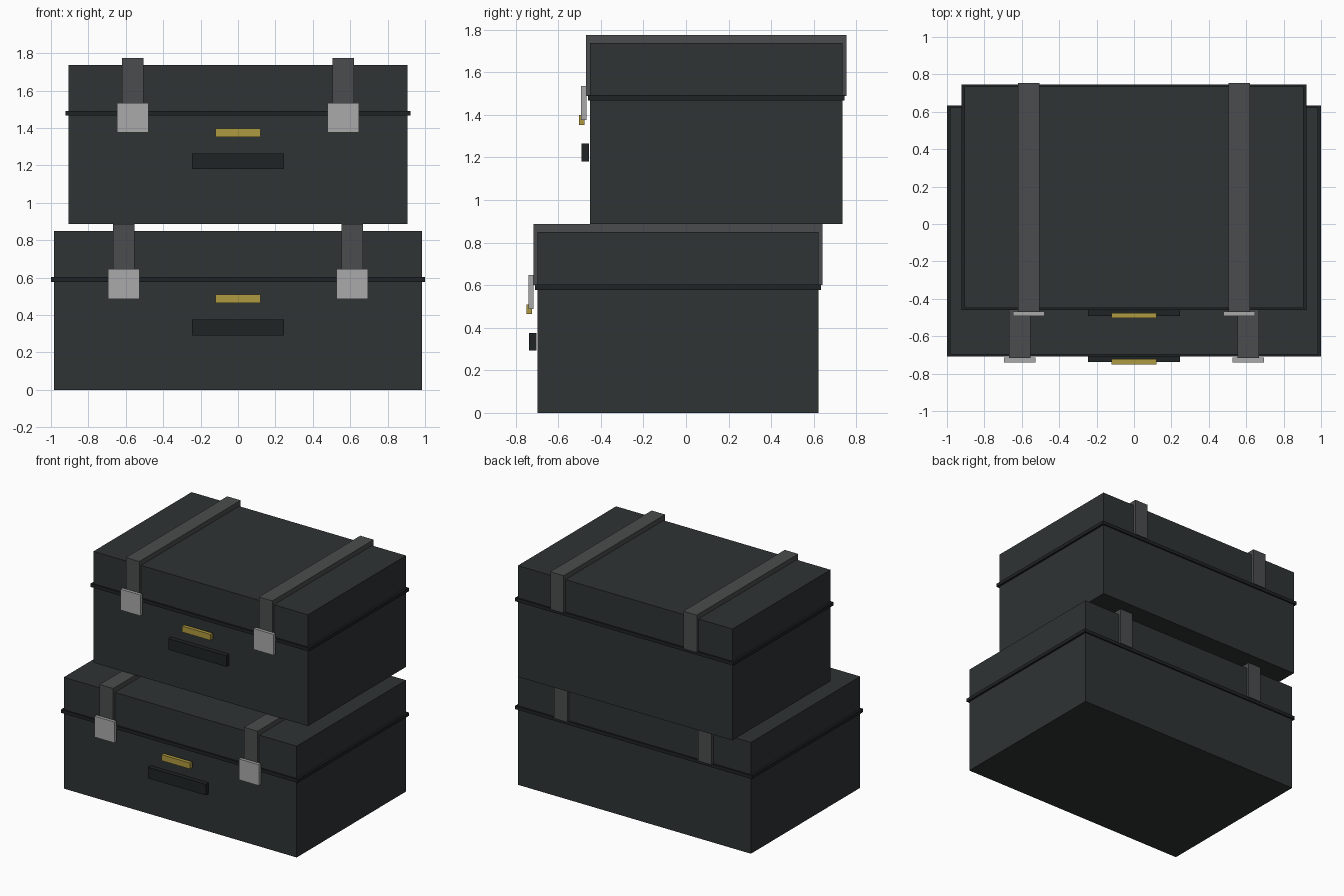
import bpy

if "Cube" in bpy.data.objects:
    bpy.data.objects.remove(bpy.data.objects["Cube"])


def material(name, rgb):
    m = bpy.data.materials.new(name)
    m.diffuse_color = (*rgb, 1)
    m.use_nodes = True
    m.node_tree.nodes["Principled BSDF"].inputs["Base Color"].default_value = m.diffuse_color
    return m


LEATHER = material("dark_leather", (0.028, 0.033, 0.034))
TRIM = material("black_trim", (0.013, 0.017, 0.017))
STRAP = material("strap_leather", (0.07, 0.073, 0.075))
STEEL = material("steel", (0.4, 0.4, 0.4))
BRASS = material("brass", (0.43, 0.32, 0.05))


def box(name, x, y, z, mat):
    """Box from (min, max) ranges on each axis."""
    bpy.ops.mesh.primitive_cube_add(size=1, location=[sum(r) / 2 for r in (x, y, z)])
    ob = bpy.context.object
    ob.name = name
    ob.scale = [r[1] - r[0] for r in (x, y, z)]
    bpy.ops.object.transform_apply(location=False, rotation=False, scale=True)
    ob.data.materials.append(mat)


def suitcase(label, half_w, front, back, z, strap_x):
    # lower shell and lid, with the trim band covering the seam
    box(label + "_body", (-half_w, half_w), (front, back), (z, z + 0.59), LEATHER)
    box(label + "_lid", (-half_w, half_w), (front, back), (z + 0.59, z + 0.85), LEATHER)
    box(label + "_trim", (-half_w - 0.016, half_w + 0.016),
        (front - 0.011, back + 0.011), (z + 0.578, z + 0.604), TRIM)
    # straps over the lid, each ending in a steel buckle
    for side, cx in (("left", -strap_x), ("right", strap_x)):
        box(f"{label}_{side}_strap", (cx - 0.057, cx + 0.057),
            (front - 0.02, back + 0.02), (z + 0.6, z + 0.887), STRAP)
        box(f"{label}_{side}_buckle", (cx - 0.084, cx + 0.084),
            (front - 0.043, front - 0.018), (z + 0.487, z + 0.647), STEEL)
    # brass lock plate and carrying handle
    box(label + "_lock", (-0.12, 0.12), (front - 0.053, front - 0.026),
        (z + 0.464, z + 0.51), BRASS)
    box(label + "_handle", (-0.245, 0.245), (front - 0.041, front - 0.006),
        (z + 0.292, z + 0.376), TRIM)


suitcase("lower_case", 0.984, -0.697, 0.622, 0.0, 0.61)
suitcase("upper_case", 0.906, -0.45, 0.734, 0.888, 0.562)
